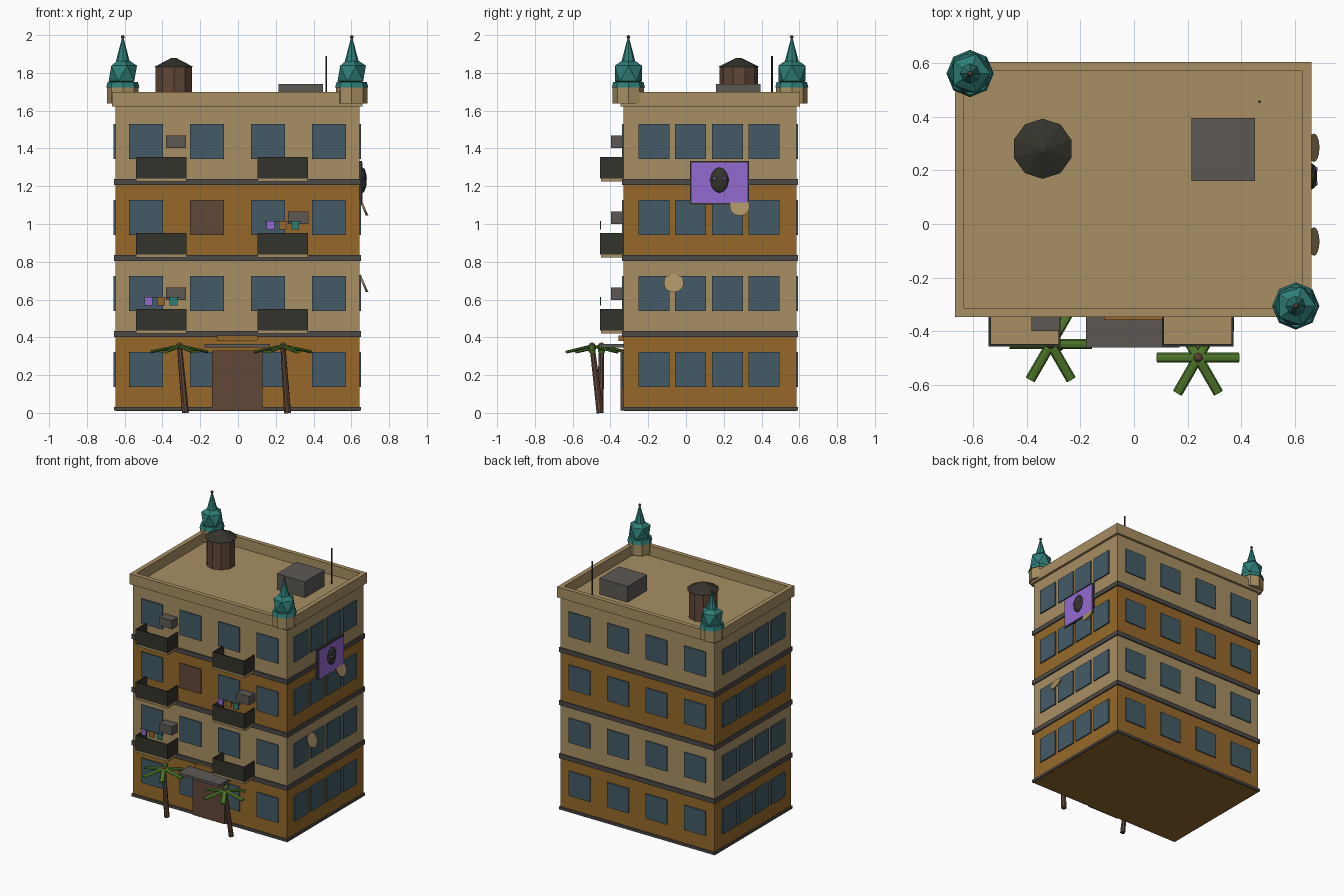
import bpy
import math
from mathutils import Vector, Matrix

if "Cube" in bpy.data.objects:
    bpy.data.objects.remove(bpy.data.objects["Cube"], do_unlink=True)


def material(name, rgb):
    lin = [((c / 255 + 0.055) / 1.055) ** 2.4 for c in rgb] + [1]
    m = bpy.data.materials.new(name)
    m.use_nodes = True
    m.diffuse_color = lin
    m.node_tree.nodes["Principled BSDF"].inputs["Base Color"].default_value = lin
    return m


BEIGE = material("sandstone", (168, 143, 99))
OCHRE = material("ochre", (150, 105, 42))
GLASS = material("window blue", (68, 91, 102))
GREY = material("concrete grey", (92, 89, 84))
TRIM = material("trim grey", (76, 74, 71))
DARK = material("charcoal", (52, 51, 44))
WOOD = material("brown wood", (97, 71, 56))
TEAL = material("teal", (47, 126, 119))
GREEN = material("leaf green", (78, 120, 42))
PURPLE = material("purple", (148, 106, 208))


def finish(name, mat):
    o = bpy.context.object
    o.name = name
    o.data.materials.append(mat)
    return o


def box(name, mat, x, y, z):
    """Box from (low, high) ranges on each axis."""
    bpy.ops.mesh.primitive_cube_add(size=1)
    o = finish(name, mat)
    spans = (x, y, z)
    o.location = [(a + b) / 2 for a, b in spans]
    o.scale = [b - a for a, b in spans]
    return o


def cone(name, mat, base, top, r1, r2, sides=8):
    """Frustum between two points."""
    base, top = Vector(base), Vector(top)
    axis = top - base
    bpy.ops.mesh.primitive_cone_add(vertices=sides, radius1=r1, radius2=r2, depth=axis.length)
    o = finish(name, mat)
    o.location = (base + top) / 2
    o.rotation_euler = axis.to_track_quat("Z", "Y").to_euler()
    return o


def ball(name, mat, loc, scale, detail=1):
    bpy.ops.mesh.primitive_ico_sphere_add(subdivisions=detail, radius=1, location=loc)
    o = finish(name, mat)
    o.scale = scale
    return o


# Main block dimensions
X0, X1, Y0, Y1 = -0.648, 0.642, -0.33, 0.585
CX, CY = (X0 + X1) / 2, (Y0 + Y1) / 2
FLOOR = 0.4025


def storey(i):
    return 0.012 + FLOOR * i


# Storeys, ledges and windows
for i in range(4):
    z = storey(i)
    box("storey", BEIGE if i % 2 else OCHRE, (X0, X1), (Y0, Y1), (z - 0.002 * (i == 0), z + FLOOR))
    e = 0.009
    lo = z - 0.014 if i else z
    box("ledge", TRIM, (X0 - e, X1 + e), (Y0 - e, Y1 + e), (lo, z + 0.02))
    zr = (z + 0.124, z + 0.311)
    for k in range(4):
        wx = CX + (k - 1.5) * 0.3225
        xr = (wx - 0.09, wx + 0.09)
        boarded = i == 2 and k == 1
        box("boarded_window" if boarded else "front_window", WOOD if boarded else GLASS,
            xr, (Y0 - 0.008, Y0 + 0.01), zr)
        box("back_window", GLASS, xr, (Y1 - 0.01, Y1 + 0.008), zr)
        wy = 0.122 + (k - 1.5) * 0.194
        yr = (wy - 0.082, wy + 0.082)
        box("left_window", GLASS, (X1 - 0.01, X1 + 0.01), yr, zr)
        box("right_window", GLASS, (X0 - 0.01, X0 + 0.01), yr, zr)

# Parapet around the roof
PZ, T = (1.621, 1.7), 0.034
PX, PY = (-0.666, 0.66), (-0.347, 0.603)
box("parapet_front", BEIGE, PX, (PY[0], PY[0] + T), PZ)
box("parapet_back", BEIGE, PX, (PY[1] - T, PY[1]), PZ)
box("parapet_right", BEIGE, (PX[0], PX[0] + T), (PY[0] + T, PY[1] - T), PZ)
box("parapet_left", BEIGE, (PX[1] - T, PX[1]), (PY[0] + T, PY[1] - T), PZ)

# Corner turrets
for x, y in ((-0.61, 0.56), (0.602, -0.305)):
    cone("turret_base", BEIGE, (x, y, 1.638), (x, y, 1.73), 0.083, 0.083)
    cone("turret_collar", TEAL, (x, y, 1.722), (x, y, 1.752), 0.088, 0.08)
    ball("turret_dome", TEAL, (x, y, 1.797), (0.084, 0.084, 0.092))
    cone("turret_spire", TEAL, (x, y, 1.84), (x, y, 1.985), 0.042, 0.004)
    ball("turret_finial", WOOD, (x, y, 1.99), (0.01, 0.01, 0.01), 2)

# Rooftop equipment
cone("water_tank", WOOD, (-0.34, 0.28, 1.62), (-0.34, 0.28, 1.83), 0.102, 0.102, 10)
cone("tank_roof", DARK, (-0.34, 0.28, 1.83), (-0.34, 0.28, 1.88), 0.112, 0.012, 10)
box("roof_unit", GREY, (0.214, 0.45), (0.16, 0.395), (1.62, 1.742))
cone("antenna", DARK, (0.467, 0.455, 1.62), (0.467, 0.455, 1.89), 0.005, 0.005)

# Balconies with thin railings
for i in (1, 2, 3):
    z = storey(i)
    for a, b in ((-0.541, -0.273), (0.104, 0.371)):
        box("balcony_floor", BEIGE, (a, b), (-0.45, Y0), (z + 0.005, z + 0.025))
        rail = (z + 0.022, z + 0.135)
        box("balcony_front", DARK, (a, b), (-0.455, -0.447), rail)
        for s in (a, b - 0.008):
            box("balcony_side", DARK, (s, s + 0.008), (-0.447, Y0), rail)

# Air conditioners
for i, x in ((1, -0.329), (2, 0.319), (3, -0.329)):
    z = storey(i) + 0.215
    box("air_conditioner", GREY, (x - 0.053, x + 0.053), (-0.398, Y0), (z - 0.033, z + 0.033))

# Washing hung above two balconies
for i, x in ((1, -0.474), (2, 0.171)):
    z = storey(i) + 0.198
    box("washing_line", DARK, (x - 0.03, x + 0.165), (-0.453, -0.451), (z - 0.001, z + 0.001))
    for k, mat in enumerate((PURPLE, OCHRE, TEAL)):
        c = x + 0.066 * k
        box("hanging_cloth", mat, (c - 0.021, c + 0.021), (-0.455, -0.449), (z - 0.045, z))

# Entrance
box("entrance_door", WOOD, (-0.138, 0.13), (-0.346, Y0), (0.012, 0.33))
box("entrance_canopy", GREY, (-0.178, 0.17), (-0.46, Y0), (0.347, 0.366))
box("entrance_board", OCHRE, (-0.111, 0.104), (-0.358, Y0), (0.38, 0.411))

# Palms: leaning trunk with six drooping fronds
for base, top in (((-0.278, -0.455, 0), (-0.31, -0.447, 0.355)),
                  ((0.262, -0.455, 0), (0.238, -0.497, 0.355))):
    cone("palm_trunk", WOOD, base, top, 0.019, 0.014)
    ball("palm_crown", WOOD, top, (0.018, 0.018, 0.018), 2)
    for k in range(6):
        turn = Matrix.Rotation(k * math.pi / 3, 4, "Z")
        droop = Matrix.Rotation(math.radians(12), 4, "Y")
        bpy.ops.mesh.primitive_cylinder_add(vertices=8, radius=1, depth=1)
        leaf = finish("palm_frond", GREEN)
        lay = Matrix.Rotation(math.pi / 2, 4, "Y")
        size = Matrix.Diagonal((0.156, 0.019, 0.008, 1))
        shift = Matrix.Translation((0.078, 0, 0))
        leaf.matrix_world = Matrix.Translation(top) @ turn @ droop @ shift @ size @ lay

# Banner with a mask on the left wall
box("banner_frame", DARK, (X1, 0.656), (0.02, 0.334), (1.102, 1.334))
box("banner_cloth", PURPLE, (0.65, 0.66), (0.028, 0.326), (1.11, 1.326))
ball("mask", DARK, (0.66, 0.177, 1.232), (0.022, 0.05, 0.068), 2)
for side in (-1, 1):
    ball("mask_eye", PURPLE, (0.676, 0.177 + side * 0.026, 1.24), (0.008, 0.011, 0.008), 2)

# Satellite dishes tilted up from the left wall
for y, z in ((-0.065, 0.685), (0.284, 1.09)):
    tilt = Vector((0.92, 0, 0.39)) * 0.006
    c = Vector((0.664, y, z))
    cone("satellite_dish", BEIGE, c - tilt, c + tilt, 0.045, 0.053, 16)
